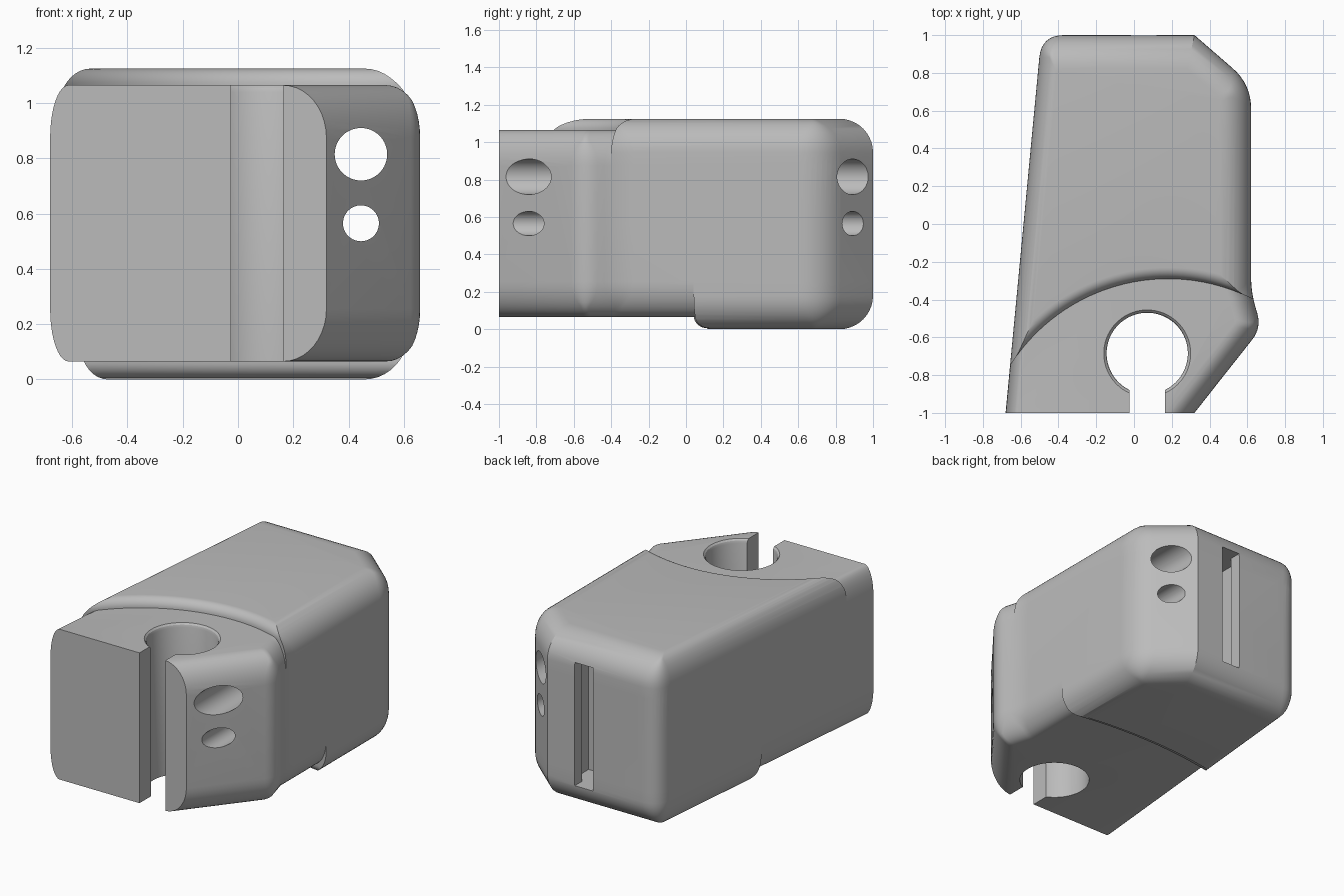
import bpy, bmesh, math
from mathutils import Vector

cube = bpy.data.objects.get("Cube")
if cube:
    bpy.data.objects.remove(cube)

grey = bpy.data.materials.new("plain grey")
grey.use_nodes = True
grey.diffuse_color = (0.5, 0.5, 0.5, 1)
grey.node_tree.nodes["Principled BSDF"].inputs["Base Color"].default_value = (0.5, 0.5, 0.5, 1)


def loft(name, rings):
    """Skin closed rings of equal length, listed from bottom to top."""
    bm = bmesh.new()
    rows = [[bm.verts.new(p) for p in ring] for ring in rings]
    n = len(rows[0])
    for a, b in zip(rows, rows[1:]):
        for i in range(n):
            j = (i + 1) % n
            bm.faces.new((a[i], a[j], b[j], b[i]))
    bm.faces.new(rows[0][::-1])
    bm.faces.new(rows[-1])
    bmesh.ops.recalc_face_normals(bm, faces=bm.faces)
    mesh = bpy.data.meshes.new(name)
    bm.to_mesh(mesh)
    bm.free()
    mesh.materials.append(grey)
    obj = bpy.data.objects.new(name, mesh)
    bpy.context.collection.objects.link(obj)
    return obj


def inset(points, amounts):
    """Move each edge of a counter-clockwise outline inward by its own amount."""
    n = len(points)
    lines = []
    for i in range(n):
        p, q = Vector(points[i]), Vector(points[(i + 1) % n])
        d = (q - p).normalized()
        lines.append((p + Vector((-d.y, d.x)) * amounts[i], d))
    result = []
    for i in range(n):
        (p, d), (q, e) = lines[i - 1], lines[i]
        t = (q - p).cross(e) / d.cross(e)
        result.append(p + d * t)
    return result


def round_corners(points, cuts, shrink, steps=8):
    out = []
    for i, p in enumerate(points):
        if cuts[i] == 0:
            out.append(p)
            continue
        cut = max(cuts[i] - shrink, 0.02)
        a = p + (points[i - 1] - p).normalized() * cut
        b = p + (points[(i + 1) % len(points)] - p).normalized() * cut
        for k in range(steps + 1):
            t = k / steps
            out.append(a * (1 - t) ** 2 + p * 2 * t * (1 - t) + b * t * t)
    return out


def rounded_block(name, points, cuts, fillets, radius, low, high, steps=10):
    """Upright block whose top and bottom rims are filleted edge by edge."""
    rings = []
    for k in range(steps + 1):
        a = math.pi / 2 * k / steps
        d = radius * (1 - math.sin(a))
        ring = round_corners(inset(points, [f * d for f in fillets]), cuts, d)
        rings.append((radius * (1 - math.cos(a)), ring))
    bottom = [[(p.x, p.y, low + h) for p in ring] for h, ring in rings]
    top = [[(p.x, p.y, high - h) for p in ring] for h, ring in reversed(rings)]
    return loft(name, bottom + top)


def lathe(name, x, y, profile, sides=96):
    return loft(name, [[(x + r * math.cos(2 * math.pi * i / sides),
                         y + r * math.sin(2 * math.pi * i / sides), z)
                        for i in range(sides)] for r, z in profile])


def box(name, x0, x1, y0, y1, z0, z1):
    return loft(name, [[(x0, y0, z), (x1, y0, z), (x1, y1, z), (x0, y1, z)] for z in (z0, z1)])


def combine(target, tool, operation="DIFFERENCE"):
    mod = target.modifiers.new(operation, "BOOLEAN")
    mod.operation, mod.object, mod.solver = operation, tool, "EXACT"
    bpy.context.view_layer.objects.active = target
    bpy.ops.object.modifier_apply(modifier=mod.name)
    bpy.data.objects.remove(tool)


# Plan outline, shared by the tall housing and the lower clamp block
outline = [(-0.68, -1), (0.32, -1), (0.675, -0.55), (0.62, -0.36),
           (0.62, 0.74), (0.32, 1), (-0.49, 1)]
cuts = [0, 0, 0.08, 0.08, 0.13, 0, 0.12]
housing = rounded_block("housing", outline, cuts,
                        [0, 0.8, 0.9, 0.9, 0.9, 1, 0.55], 0.18, 0, 1.125)
clamp = rounded_block("clamp_block", outline, cuts,
                      [0, 0.65, 0.65, 0.65, 0.9, 1, 0.35], 0.19, 0.065, 1.065)

# Curved, rounded steps where the housing rises above and below the clamp
arc = [math.pi / 2 * k / 8 for k in range(9)]
flare = [(0.06 * (1 - math.cos(a)), 0.06 * math.sin(a)) for a in arc]
combine(housing, lathe("upper_step_cutter", 0.18, -1.28,
        [(0.99, 0.56)] + [(0.99 + r, 1.065 + z) for r, z in flare] + [(1.05, 1.3)], 160))
combine(housing, lathe("lower_step_cutter", 0.03, -2.9,
        [(3.06, -0.2)] + [(3 + r, 0.065 - z) for r, z in reversed(flare)] + [(3, 0.56)], 400))
combine(housing, clamp, "UNION")

# Open round socket at the front
combine(housing, lathe("socket_cutter", 0.07, -0.685,
        [(0.215, -0.1), (0.215, 1.04), (0.22, 1.055), (0.235, 1.07), (0.235, 1.2)]))
combine(housing, box("socket_gap_cutter", -0.025, 0.165, -1.2, -0.8, -0.1, 1.2))

# Two bores running front to back
for z, r in ((0.815, 0.095), (0.565, 0.065)):
    combine(housing, loft("bore_cutter", [
        [(0.445 + r * math.cos(2 * math.pi * i / 64), y, z + r * math.sin(2 * math.pi * i / 64))
         for i in range(64)] for y in (-1.2, 1.2)]))

# Tall slot in the back, wider behind its lip
combine(housing, box("slot_cutter", -0.015, 0.12, 0.85, 1.2, 0.155, 0.975))
combine(housing, box("slot_pocket_cutter", -0.08, 0.185, 0.76, 0.92, 0.155, 0.975))

bpy.ops.object.select_all(action="DESELECT")
housing.select_set(True)
bpy.context.view_layer.objects.active = housing
bpy.ops.object.shade_smooth_by_angle(angle=math.radians(25))
